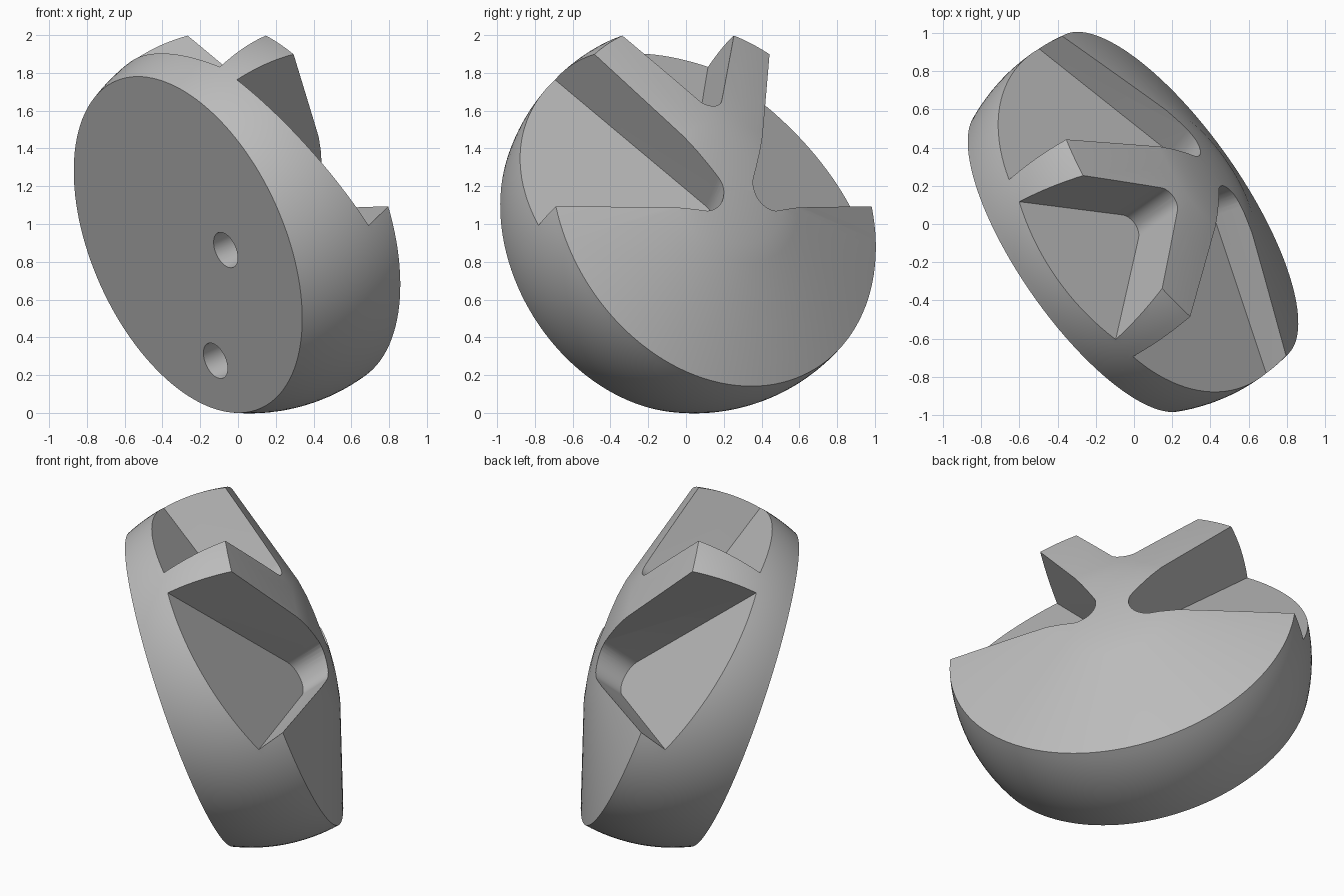
import bpy, bmesh, math
from mathutils import Vector, Matrix

if "Cube" in bpy.data.objects:
    bpy.data.objects.remove(bpy.data.objects["Cube"], do_unlink=True)

RIM = 0.27          # axial height of the cone's outer rim
BACK = -0.344       # axial height of the flat face
MID, BALL = 0.08, 1.038   # centre and radius of the rounded side

grey = bpy.data.materials.new("plain_grey")
grey.use_nodes = True
grey.diffuse_color = (0.5, 0.5, 0.5, 1)
grey.node_tree.nodes["Principled BSDF"].inputs["Base Color"].default_value = (0.5, 0.5, 0.5, 1)


def make_object(name, bm):
    bmesh.ops.recalc_face_normals(bm, faces=bm.faces)
    mesh = bpy.data.meshes.new(name)
    bm.to_mesh(mesh)
    bm.free()
    mesh.materials.append(grey)
    obj = bpy.data.objects.new(name, mesh)
    bpy.context.collection.objects.link(obj)
    return obj


def lathe(name, profile, steps=128):
    bm = bmesh.new()
    verts = [bm.verts.new((r, 0, a)) for r, a in profile]
    edges = [bm.edges.new(pair) for pair in zip(verts, verts[1:])]
    bmesh.ops.spin(bm, geom=verts + edges, cent=(0, 0, 0), axis=(0, 0, 1),
                   angle=math.tau, steps=steps)
    bmesh.ops.remove_doubles(bm, verts=bm.verts, dist=0.0005)
    return make_object(name, bm)


def rounded_wedge(apex, d1, d2, radius, reach=2.5, steps=12):
    """Outline of an open wedge whose inner corner is rounded."""
    apex, d1, d2 = Vector(apex), Vector(d1).normalized(), Vector(d2).normalized()
    half = d1.angle(d2) / 2
    centre = apex + (d1 + d2).normalized() * radius / math.sin(half)
    r1 = (apex + d1 * radius / math.tan(half) - centre).normalized()
    r2 = (apex + d2 * radius / math.tan(half) - centre).normalized()
    arc = [centre + r1.slerp(r2, i / steps).normalized() * radius for i in range(steps + 1)]
    return [apex + d1 * reach] + arc + [apex + d2 * reach]


def pocket_cutter(name, outline, lean, tilt, floor_at):
    """Prism leaning outward, its floor square to the leaning direction."""
    lean = Vector(lean)
    slope = math.tan(math.radians(tilt))
    bm = bmesh.new()

    def ring(depth):
        out = []
        for p in outline:
            t = depth(p)
            q = p + lean * slope * t
            out.append(bm.verts.new((q.x, q.y, RIM + t)))
        return out

    low = ring(lambda p: (-0.12 - RIM - slope * (lean.dot(p) - floor_at)) / (1 + slope ** 2))
    high = ring(lambda p: 0.6)
    bm.faces.new(low)
    bm.faces.new(high)
    n = len(low)
    for i in range(n):
        j = (i + 1) % n
        bm.faces.new((low[i], low[j], high[j], high[i]))
    return make_object(name, bm)


def hole_cutter(name, u, v, radius=0.1, depth=0.3):
    bm = bmesh.new()
    bmesh.ops.create_cone(bm, cap_ends=True, segments=48, radius1=radius, radius2=radius,
                          depth=2 * depth, matrix=Matrix.Translation((u, v, BACK)))
    return make_object(name, bm)


# Body: flat face, rounded side, shallow cone with a soft centre
side = []
for i in range(17):
    a = BACK + (RIM - BACK) * i / 16
    side.append((math.sqrt(BALL ** 2 - (a - MID) ** 2), a))
dome = [(0.4, 0.478), (0.3, 0.499), (0.2, 0.511), (0.1, 0.518), (0, 0.52)]
body = lathe("tilted_disc_body", [(0, BACK)] + side + dome)

# Pockets that leave two upright fins, and the two holes in the flat face
fin = (0.5, 0.866)
cutters = [pocket_cutter("middle_pocket_cutter",
                         rounded_wedge((0, 0.33), fin, (-0.5, 0.866), 0.085),
                         (0, 1), 24, 0.925)]
for s, label in ((1, "left"), (-1, "right")):
    outline = rounded_wedge((-0.076 * s, -0.262), (s * fin[0], fin[1]), (0.974 * s, 0.226), 0.12)
    cutters.append(pocket_cutter(label + "_pocket_cutter", outline, (s * fin[0], fin[1]), 22.5, 1.017))
cutters.append(hole_cutter("upper_hole_cutter", -0.333, -0.03))
cutters.append(hole_cutter("lower_hole_cutter", 0.066, -0.654))

bpy.context.view_layer.objects.active = body
body.select_set(True)
for cutter in cutters:
    cutter.hide_render = True
    mod = body.modifiers.new(cutter.name, 'BOOLEAN')
    mod.operation = 'DIFFERENCE'
    mod.solver = 'EXACT'
    mod.object = cutter
    bpy.ops.object.modifier_apply(modifier=mod.name)
for cutter in cutters:
    bpy.data.objects.remove(cutter, do_unlink=True)

# Lean the disc: its axis points back, to the left and upward
turn, rise = math.radians(35), math.radians(20)
axis = Vector((math.cos(rise) * math.cos(turn), math.cos(rise) * math.sin(turn), math.sin(rise)))
across = Vector((-math.sin(turn), math.cos(turn), 0))
up = axis.cross(across)
frame = Matrix((across, up, axis)).transposed().to_4x4()
body.data.transform(Matrix.Translation((0, 0, 1.008)) @ frame)
bpy.ops.object.shade_smooth_by_angle(angle=math.radians(30))
